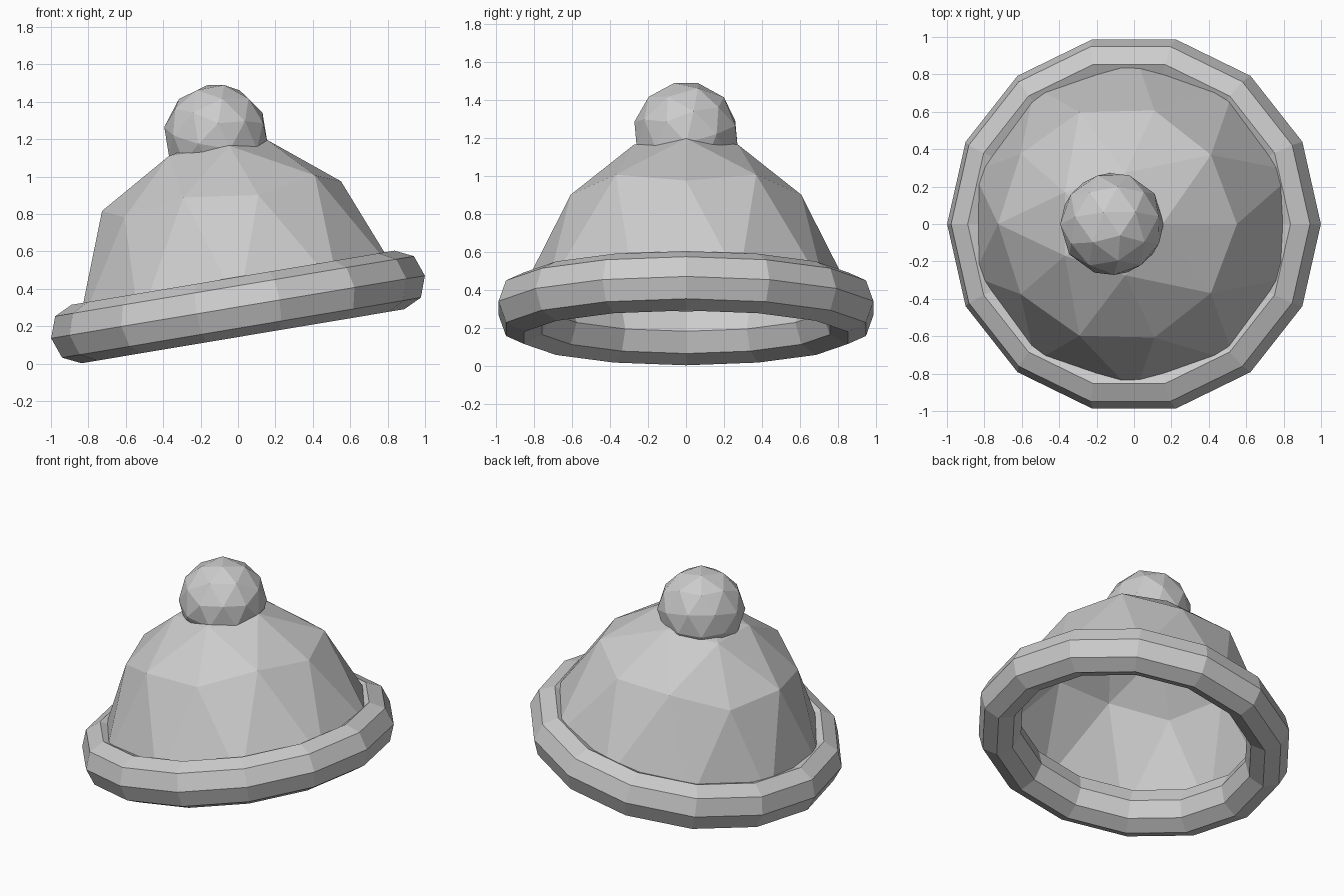
import bpy, bmesh
from math import radians, hypot

if "Cube" in bpy.data.objects:
    bpy.data.objects.remove(bpy.data.objects["Cube"])

TILT = (0, radians(-9.5), 0)   # whole hat leans, right side raised

# Rolled brim: 14 x 8 sided ring, slightly taller than wide
bpy.ops.mesh.primitive_torus_add(major_segments=14, minor_segments=8,
                                 major_radius=0.875, minor_radius=0.138,
                                 location=(0, 0, 0.303), rotation=TILT)
brim = bpy.context.object
brim.name = "brim"
brim.scale.z = 1.15

# Crown: upper half of an icosphere, each ring reshaped to (radius, height)
rings = [(1.0, 0.0, 0.90), (0.851, 0.293, 0.853), (0.526, 0.638, 0.622),
         (0.447, 0.648, 0.568), (0.0, 0.922, 0.0)]
bm = bmesh.new()
bmesh.ops.create_icosphere(bm, subdivisions=2, radius=1)
bmesh.ops.delete(bm, geom=[v for v in bm.verts if v.co.z < -0.1], context='VERTS')
for v in bm.verts:
    _, radius, height = min(rings, key=lambda r: abs(r[0] - v.co.z))
    length = hypot(v.co.x, v.co.y) or 1
    v.co = (v.co.x / length * radius, v.co.y / length * radius, height)
mesh = bpy.data.meshes.new("crown")
bm.to_mesh(mesh)
bm.free()
crown = bpy.data.objects.new("crown", mesh)
crown.location = (0.005, 0, 0.308)
crown.rotation_euler = TILT
crown.scale = (1, 0.985, 1)
bpy.context.collection.objects.link(crown)

# Pompom on top
bpy.ops.mesh.primitive_ico_sphere_add(subdivisions=2, radius=0.28,
                                      location=(-0.118, 0, 1.22),
                                      rotation=(0, radians(-15.8), radians(125.3)))
bpy.context.object.name = "pompom"
